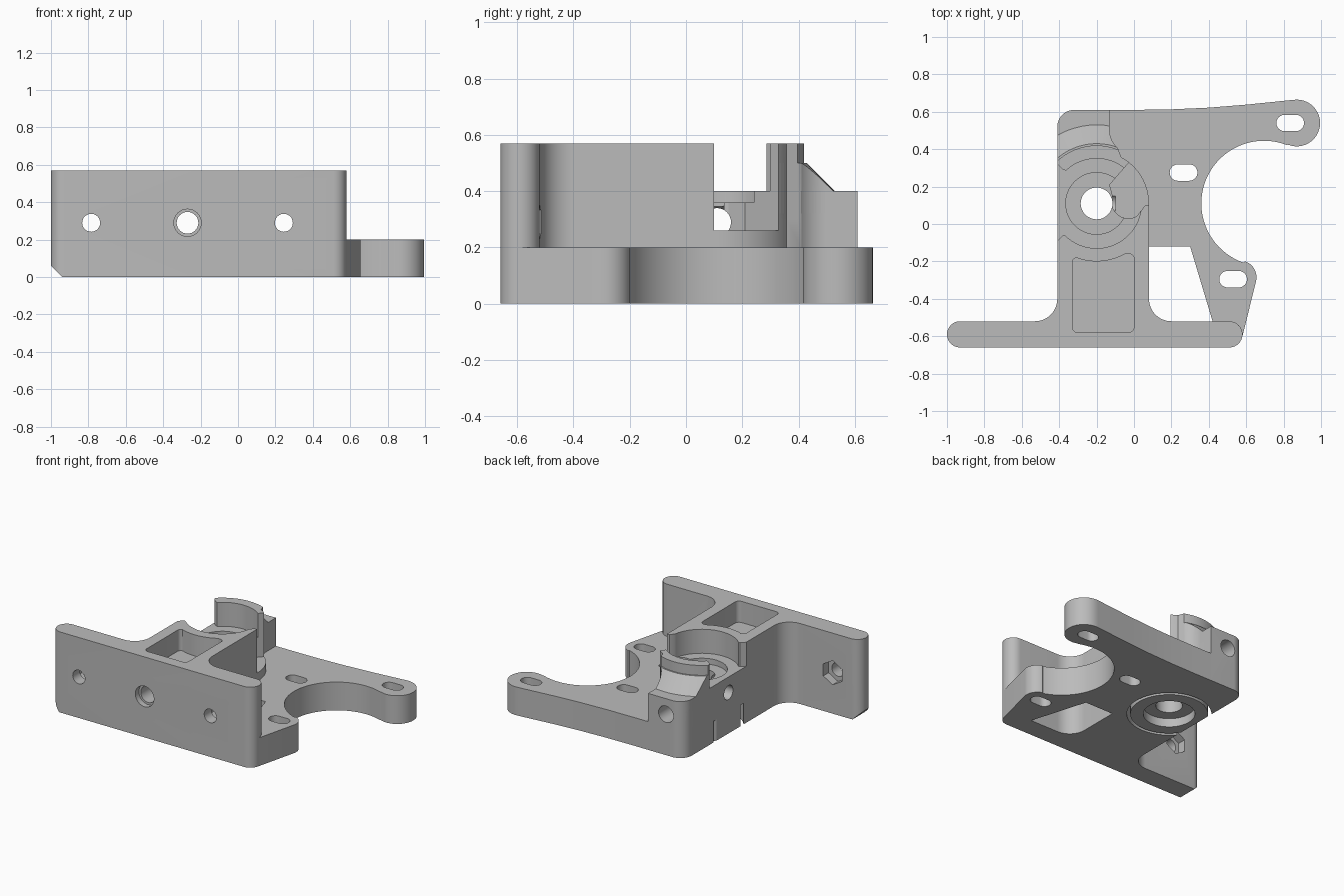
import bpy, bmesh, math

cube = bpy.data.objects.get("Cube")
if cube:
    bpy.data.objects.remove(cube, do_unlink=True)

grey = bpy.data.materials.new("light grey plastic")
grey.use_nodes = True
grey.diffuse_color = (0.5, 0.5, 0.5, 1)
grey.node_tree.nodes["Principled BSDF"].inputs["Base Color"].default_value = (0.5, 0.5, 0.5, 1)


def arc(cx, cy, r, start, end, n=16):
    angles = [math.radians(start + (end - start) * i / n) for i in range(n + 1)]
    return [(cx + r * math.cos(a), cy + r * math.sin(a)) for a in angles]


def circle(cx, cy, r, n=48, turn=0):
    return arc(cx, cy, r, turn, turn + 360, n)[:-1]


def loft(name, rings):
    """Closed solid from matching rings of 3D points."""
    bm = bmesh.new()
    loops = [[bm.verts.new(p) for p in ring] for ring in rings]
    n = len(loops[0])
    bm.faces.new(loops[0])
    bm.faces.new(loops[-1])
    for a, b in zip(loops, loops[1:]):
        for i in range(n):
            j = (i + 1) % n
            bm.faces.new((a[i], a[j], b[j], b[i]))
    bmesh.ops.recalc_face_normals(bm, faces=bm.faces)
    mesh = bpy.data.meshes.new(name)
    bm.to_mesh(mesh)
    bm.free()
    mesh.materials.append(grey)
    obj = bpy.data.objects.new(name, mesh)
    bpy.context.collection.objects.link(obj)
    return obj


def prism(name, pts, lo, hi, axis="z"):
    place = {"x": lambda u, v, w: (w, u, v),
             "y": lambda u, v, w: (u, w, v),
             "z": lambda u, v, w: (u, v, w)}[axis]
    return loft(name, [[place(u, v, w) for u, v in pts] for w in (lo, hi)])


def combine(target, other, operation):
    mod = target.modifiers.new("combine", "BOOLEAN")
    mod.operation = operation
    mod.solver = "EXACT"
    mod.object = other
    bpy.context.view_layer.update()
    graph = bpy.context.evaluated_depsgraph_get()
    mesh = bpy.data.meshes.new_from_object(target.evaluated_get(graph))
    target.modifiers.clear()
    target.data = mesh
    bpy.data.objects.remove(other, do_unlink=True)


HX, HY = -0.2, 0.11      # centre of the round housing
BORE_Z = 0.29            # height of the horizontal bores
back_corner = arc(-0.32, 0.52, 0.09, 90, 180)

# Front wall with the filleted central block
wall = (arc(-0.93, -0.59, 0.07, 90, 270) + arc(0.51, -0.59, 0.07, -90, 90)
        + arc(0.2, -0.4, 0.12, 270, 180) + [(0.08, 0.1), (-0.41, 0.1)]
        + arc(-0.53, -0.4, 0.12, 0, -90))
body = prism("bracket_body", wall, 0, 0.57)

# Flat mounting plate with the large round cutout
plate = ([(-0.41, -0.12), (0.3, -0.12), (0.42, -0.52), (0.41, -0.6), (0.58, -0.6)]
         + arc(0.565, -0.285, 0.09, -12, 71)
         + arc(0.695, 0.11, 0.335, 251, 69, 40)
         + arc(0.87, 0.54, 0.125, -112, 97, 24)
         + [(0.6, 0.638), (0.4, 0.622), (0.2, 0.613), (0, 0.61)] + back_corner)
combine(body, prism("plate", plate, 0, 0.2), "UNION")

# Low rear housing, with its curved rear wall and sloping buttress
housing = ([(-0.41, -0.3), (0.08, -0.3)] + arc(HX, HY, 0.28, 0, 62)
           + arc(-0.01, 0.5, 0.12, 230, 180) + [(-0.13, 0.61)] + back_corner)
combine(body, prism("housing", housing, 0, 0.4), "UNION")

rear_wall = prism("rear_wall", housing, 0.3, 0.57)
combine(rear_wall, prism("round_limit", circle(HX, HY, 0.31, 64), 0.2, 0.7), "INTERSECT")
combine(body, rear_wall, "UNION")

buttress = prism("buttress", housing, 0.32, 0.55)
cone = loft("cone_limit", [[(x, y, z) for x, y in circle(HX, HY, r, 64)]
                           for r, z in ((0.52, 0.3), (0.32, 0.5))])
combine(buttress, cone, "INTERSECT")
combine(body, buttress, "UNION")

cuts = []


def cut(pts, lo, hi, axis="z"):
    cuts.append(prism("cutter", pts, lo, hi, axis))


# Gear chamber, bearing seat and shaft hole
cut(circle(HX, HY, 0.24, 64), 0.4, 0.8)
cut(circle(HX, HY, 0.165), 0.36, 0.5)
cut(circle(HX, HY, 0.085), -0.1, 0.5)

# Side openings of the chamber
cut([(-0.5, -0.09), (-0.41, -0.09), (-0.38, -0.06), (-0.34, -0.06),
     (-0.34, 0.28), (-0.38, 0.29), (-0.41, 0.32), (-0.5, 0.32)], 0.4, 0.8)
cut([(-0.13, 0.21)] + arc(-0.03, 0.12, 0.09, 160, 300)
    + [(0.06, 0.1), (0.2, 0.1), (0.2, 0.4), (0.035, 0.4)], 0.26, 0.8)

# Underside seat and thin ring groove
cut(circle(HX, HY, 0.165), -0.1, 0.06)
groove = prism("groove", circle(HX, HY, 0.27, 64), -0.1, 0.15)
combine(groove, prism("core", circle(HX, HY, 0.248, 64), -0.2, 0.3), "DIFFERENCE")
cuts.append(groove)

# Rounded pocket in the central block
cut(arc(-0.3, -0.55, 0.03, 180, 270, 6) + arc(-0.03, -0.55, 0.03, 270, 360, 6)
    + arc(-0.025, -0.185, 0.025, 0, 100, 6) + arc(HX, HY, 0.31, -60, -110, 12)
    + arc(-0.305, -0.205, 0.025, 80, 180, 6), 0.42, 0.8)

# Slotted mounting holes
for x, y in ((0.835, 0.54), (0.265, 0.275), (0.53, -0.295)):
    cut(arc(x + 0.03, y, 0.044, -90, 90) + arc(x - 0.03, y, 0.044, 90, 270), -0.1, 0.4)

# Wall screw holes with hexagonal nut traps
for x in (-0.785, 0.245):
    cut(circle(x, BORE_Z, 0.048, 32), -0.8, -0.3, "y")
    cut(circle(x, BORE_Z, 0.085, 6, 30), -0.58, -0.4, "y")

# Long bore, its countersunk mouth, and the side bore
cut(circle(-0.27, BORE_Z, 0.058, 32), -0.8, 0.8, "y")
cut(circle(-0.27, BORE_Z, 0.073, 32), -0.8, -0.62, "y")
cut(circle(HY, BORE_Z, 0.05, 32), -0.6, -0.1, "x")

# Chamfer on the lower outer corner of the wall
cut([(-1.1, -0.1), (-0.84, -0.04 - 0.06), (-1.1, 0.16)], -0.8, -0.4, "y")

for cutter in cuts:
    combine(body, cutter, "DIFFERENCE")

bpy.ops.object.select_all(action="DESELECT")
body.select_set(True)
bpy.context.view_layer.objects.active = body
bpy.ops.object.shade_smooth_by_angle(angle=math.radians(30))
